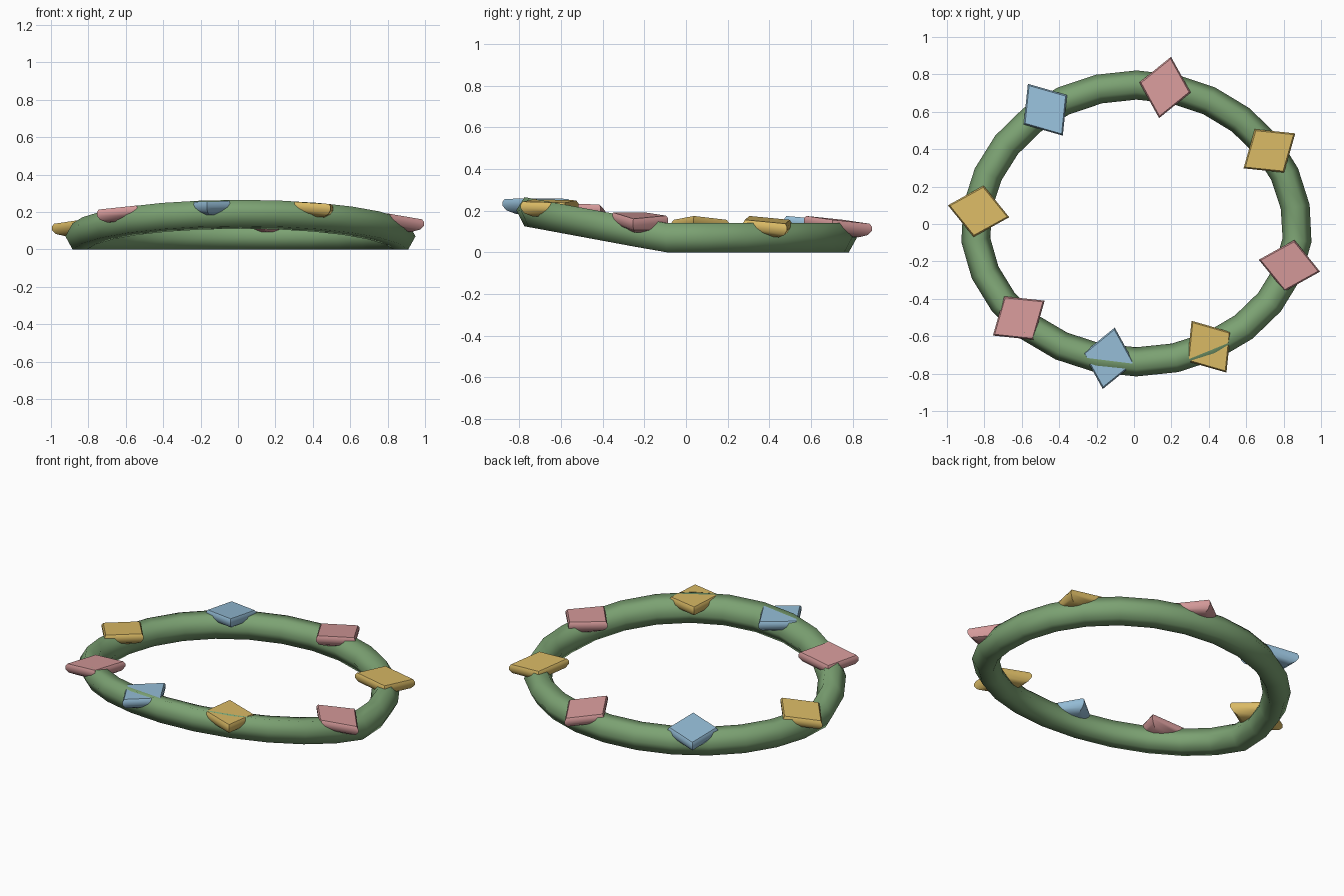
import bpy, bmesh, math
from mathutils import Vector

if "Cube" in bpy.data.objects:
    bpy.data.objects.remove(bpy.data.objects["Cube"])


def material(name, rgb):
    m = bpy.data.materials.new(name)
    m.diffuse_color = (*rgb, 1)
    m.use_nodes = True
    m.node_tree.nodes["Principled BSDF"].inputs["Base Color"].default_value = m.diffuse_color
    return m


GREEN = material("green", (0.20, 0.36, 0.17))
PINK = material("pink", (0.66, 0.32, 0.32))
YELLOW = material("yellow", (0.70, 0.49, 0.13))
BLUE = material("blue", (0.30, 0.51, 0.68))


def lift(y):
    # the front half of the wreath bends upward
    return max(0.0, -y - 0.10) * 0.185


def skin(name, rings, mat, closed, angle):
    """Join rings of points into a tube, either looped or capped."""
    bm = bmesh.new()
    vs = [[bm.verts.new(p) for p in r] for r in rings]
    n = len(vs[0])
    for i in range(len(vs) if closed else len(vs) - 1):
        a, b = vs[i], vs[(i + 1) % len(vs)]
        for j in range(n):
            bm.faces.new((a[j], a[(j + 1) % n], b[(j + 1) % n], b[j]))
    if not closed:
        bm.faces.new(vs[0])
        bm.faces.new(vs[-1])
    bmesh.ops.recalc_face_normals(bm, faces=bm.faces)
    me = bpy.data.meshes.new(name)
    bm.to_mesh(me)
    bm.free()
    me.materials.append(mat)
    ob = bpy.data.objects.new(name, me)
    bpy.context.collection.objects.link(ob)
    bpy.ops.object.select_all(action='DESELECT')
    bpy.context.view_layer.objects.active = ob
    ob.select_set(True)
    bpy.ops.object.shade_smooth_by_angle(angle=math.radians(angle))
    return ob


# Wreath band: six-sided tube along a slightly egg-shaped loop
SEG = 26
band = []
for i in range(SEG):
    t = math.pi / 2 + 2 * math.pi * i / SEG
    narrow = 1 - 0.033 * math.sqrt(max(0.0, math.sin(t)))
    centre = Vector((0.013 + 0.865 * math.cos(t) * narrow, 0.003 + 0.74 * math.sin(t), 0))
    out = Vector((math.cos(t) / 0.865, math.sin(t) / 0.74, 0)).normalized()
    ring = []
    for j in range(6):
        a = math.pi * j / 3
        p = centre + out * 0.078 * math.cos(a)
        p.z = 0.07 + 0.0808 * math.sin(a) + lift(p.y)
        ring.append(p)
    band.append(ring)
skin("wreath_band", band, GREEN, True, 75)

# Blossoms: squashed four-cornered buds, (scale, depth) from top to bottom
PROFILE = [(0.93, 0.0), (1.0, -0.014), (1.0, -0.032), (0.88, -0.055), (0.6, -0.072)]
BLOSSOMS = [(0.724, 0.391, YELLOW), (0.831, -0.223, PINK), (0.401, -0.656, YELLOW),
            (-0.135, -0.718, BLUE), (-0.616, -0.503, PINK), (-0.831, 0.068, YELLOW),
            (-0.474, 0.611, BLUE), (0.166, 0.730, PINK)]
for k, (x, y, mat) in enumerate(BLOSSOMS):
    turn = math.radians(34 - 45 * k)
    out = Vector((math.cos(turn), math.sin(turn), 0))
    side = Vector((-out.y, out.x, 0))
    rings = []
    for s, dz in PROFILE:
        ring = []
        for u, v in ((0.167, 0), (0, 0.14), (-0.167, 0), (0, -0.14)):
            d = out * u * s + side * v * s
            # outward droop, partly following the bend of the band
            rise = 0.12 * (y + d.y < -0.1) * -d.y
            d.z = 0.156 + 0.88 * lift(y) + dz - 0.12 * u * s + rise
            ring.append(d + Vector((x, y, 0)))
        rings.append(ring)
    skin(f"blossom_{k + 1}", rings, mat, False, 40)
